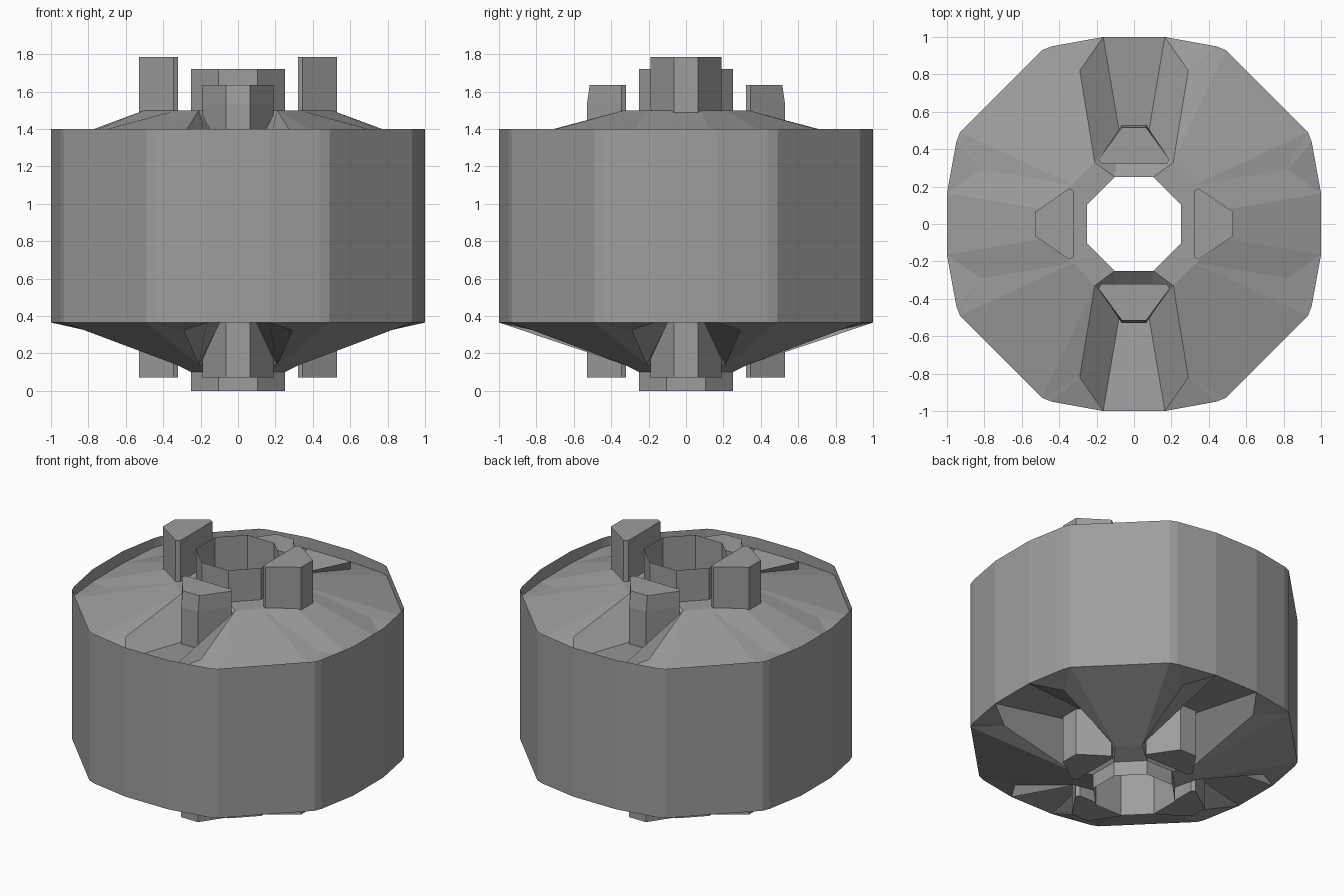
import bpy
import bmesh
from math import pi
from mathutils import Matrix

cube = bpy.data.objects.get("Cube")
if cube:
    bpy.data.objects.remove(cube, do_unlink=True)

grey = bpy.data.materials.new("mid_grey")
grey.use_nodes = True
colour = (0.34, 0.34, 0.34, 1)
grey.diffuse_color = colour
grey.node_tree.nodes["Principled BSDF"].inputs["Base Color"].default_value = colour


def add_object(name, bm, mirrored=False):
    mesh = bpy.data.meshes.new(name)
    bm.to_mesh(mesh)
    bm.free()
    mesh.materials.append(grey)
    obj = bpy.data.objects.new(name, mesh)
    bpy.context.collection.objects.link(obj)
    if mirrored:
        mod = obj.modifiers.new("quarter_mirror", 'MIRROR')
        mod.use_axis = (True, True, False)
        mod.merge_threshold = 0.001
    return obj


def ring_wall(bm, outline, low, high):
    """Upright walls around a closed anticlockwise outline."""
    bottom = [bm.verts.new((x, y, low)) for x, y in outline]
    top = [bm.verts.new((x, y, high)) for x, y in outline]
    for i in range(len(outline)):
        j = (i + 1) % len(outline)
        bm.faces.new((bottom[i], bottom[j], top[j], top[i]))
    return bottom, top


def turn_around(quarter):
    """Repeat a quarter outline through four right-angle turns."""
    points = []
    for _ in range(4):
        points += quarter
        quarter = [(-y, x) for x, y in quarter]
    return points


# Outer drum and open centre tube
drum = bmesh.new()
ring_wall(drum, turn_around([(1, -.165), (1, .165), (.95, .44),
                             (.93, .49), (.49, .93), (.44, .95)]), .365, 1.4)
add_object("drum_wall", drum)

tube = bmesh.new()
ring_wall(tube, turn_around([(.25, -.103), (.25, .103)]), 0, 1.72)
add_object("centre_tube", tube)

# Lid plan for one quarter: the y half is the x half with axes swapped
PLAN = {"tube_mid": (.25, 0), "tube": (.25, .103), "shoulder": (.33, .21),
        "floor_mid": (.5, 0), "floor": (.5, .08), "ridge": (.82, .29),
        "rim_mid": (1, 0), "rim": (1, .165), "corner": (.95, .44),
        "edge": (.93, .49)}
HALF_FACES = ["tube_mid floor_mid floor", "tube_mid floor tube",
              "tube floor shoulder", "floor_mid rim_mid rim floor",
              "floor rim ridge shoulder", "ridge rim corner",
              "ridge corner edge", "shoulder ridge edge"]


def lid(name, heights_x, heights_y, facing_down):
    bm = bmesh.new()
    halves = []
    for swap, heights in ((False, heights_x), (True, heights_y)):
        verts = {}
        for key, (x, y) in PLAN.items():
            place = (y, x) if swap else (x, y)
            verts[key] = bm.verts.new((*place, heights[key.split("_")[0]]))
        halves.append(verts)
        for face in HALF_FACES:
            loop = [verts[key] for key in face.split()]
            bm.faces.new(loop[::-1] if swap else loop)
    a, b = halves
    # Broad diagonal panel and the step in to the tube
    bm.faces.new((a["shoulder"], a["edge"], b["edge"], b["shoulder"]))
    bm.faces.new((a["tube"], a["shoulder"], b["shoulder"], b["tube"]))
    if facing_down:
        bmesh.ops.reverse_faces(bm, faces=bm.faces[:])
    add_object(name, bm, mirrored=True)


# Top lid: raised panels along x, sunken channels along y
shared = dict(tube=1.5, shoulder=1.5, ridge=1.37, corner=1.335, edge=1.335)
lid("top_lid", dict(shared, floor=1.5, rim=1.315),
    dict(shared, floor=1.27, rim=1.32), False)

# Bottom lid: sunken channels along both axes
under = dict(tube=.1, shoulder=.14, floor=.4, ridge=.325,
             rim=.365, corner=.365, edge=.365)
lid("bottom_lid", under, under, True)

# Four wedge-shaped teeth through the drum
TOOTH = [(.32, -.175), (.345, -.19), (.53, -.065),
         (.53, .065), (.345, .19), (.32, .175)]


def tooth(name, turn, high, sloped):
    bm = bmesh.new()
    bottom, top = ring_wall(bm, TOOTH, .07, 1.53 if sloped else high)
    bm.faces.new(bottom[::-1])
    cap = bm.faces.new(top)
    if sloped:
        # Slightly drawn-in upper section
        cap = bmesh.ops.extrude_face_region(bm, geom=[cap])
        bmesh.ops.delete(bm, geom=[f for f in bm.faces if len(f.verts) == 6
                                   and abs(f.calc_center_median().z - 1.53) < .001
                                   and f not in cap["geom"]], context='FACES_ONLY')
        for v in cap["geom"]:
            if isinstance(v, bmesh.types.BMVert):
                v.co.z = high
                v.co.x = min(v.co.x, .515)
    bmesh.ops.recalc_face_normals(bm, faces=bm.faces[:])
    bm.transform(Matrix.Rotation(turn * pi / 2, 4, 'Z'))
    add_object(name, bm)


for turn, side in enumerate(("left", "back", "right", "front")):
    short = turn % 2 == 1
    tooth(side + "_tooth", turn, 1.635 if short else 1.785, short)
